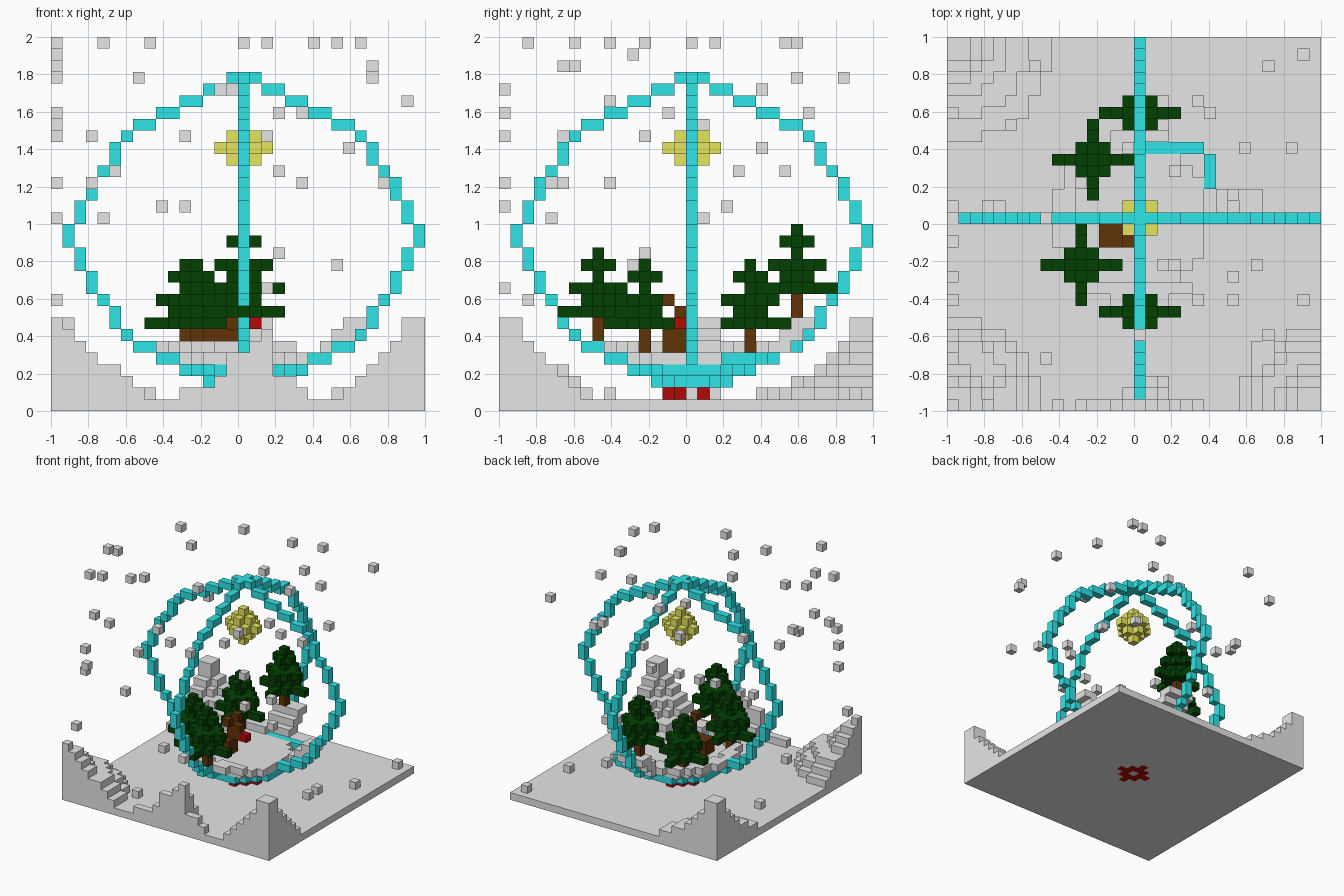
import bpy, bmesh, math, random

if "Cube" in bpy.data.objects:
    bpy.data.objects.remove(bpy.data.objects["Cube"])

random.seed(4)
N, V = 32, 1 / 16          # cells per side, cell size
C = 16                     # centre cell of the globe
cells = {}                 # (i, j, k) -> part name
colour_of = {}

COLOURS = {
    "snow_grey": (0.79, 0.79, 0.79),
    "glass_cyan": (0.03, 0.80, 0.82),
    "pine_green": (0.001, 0.053, 0.001),
    "bark_brown": (0.12, 0.033, 0.002),
    "nose_red": (0.45, 0.002, 0.002),
    "star_yellow": (0.79, 0.79, 0.11),
}
mats = {}
for name, rgb in COLOURS.items():
    mats[name] = bpy.data.materials.new(name)
    mats[name].diffuse_color = (*rgb, 1)


def put(part, colour, i, j, k):
    """Fill one cell; later parts replace earlier ones."""
    if 0 <= i < N and 0 <= j < N and 0 <= k < N:
        cells[(i, j, k)] = part
        colour_of[part] = colour


def cell(x):
    return int((x + 1) / V)


def column(part, i, j, h):
    for k in range(h):
        put(part, "snow_grey", i, j, k)


# Ground slab
for i in range(N):
    for j in range(N):
        put("ground", "snow_grey", i, j, 0)

# Snow drifts in three corners
LOW = [8, 7, 6, 5, 4, 4, 3, 2]
WIDE = [8, 8, 6, 5, 4, 3, 3, 2, 2]
STEEP = [8, 8, 6, 5, 4, 3, 2]
for ci, cj, prof in ((0, 0, LOW), (0, 31, WIDE), (31, 0, STEEP)):
    for i in range(N):
        for j in range(N):
            d = round(math.hypot(i - ci, j - cj))
            if d < len(prof):
                column("corner_drifts", i, j, prof[d])

# Small drift on the front edge
for n, h in enumerate([2, 2, 2, 3, 5, 5, 6, 7, 3, 3, 2]):
    for j in range(4):
        if h - 2 * j > 1:
            column("front_drift", 11 + n, j, h - 2 * j)

# Red foot under the globe
for a in range(-2, 3):
    for b in range(-2, 3):
        if 1 <= abs(a) + abs(b) <= 2:
            put("globe_foot", "nose_red", C + a, C + b, 0)
            if abs(a) + abs(b) == 2:
                put("globe_foot", "nose_red", C + a, C + b, 1)

# Glass bowl, snow floor and a low snow rim behind the trees
for a in range(-12, 13):
    for b in range(-12, 13):
        r = math.hypot(a, b)
        i, j = C + a, C + b
        if r <= 3.5:
            put("glass_bowl", "glass_cyan", i, j, 2)
        if r <= 5.6:
            put("glass_bowl", "glass_cyan", i, j, 3)
        if r <= 6:
            put("snow_floor", "snow_grey", i, j, 4)
        if a > 0 and b > 2 and (b == 6 and a < 6 or a == 6 and b < 6):
            put("glass_bowl", "glass_cyan", i, j, 4)
        if 6 < r < 7.6 and (a < 0 or b < -5):
            put("snow_rim", "snow_grey", i, j, 5)

# Snow strips lining the hoop at the back and on the right
for d, k in ((7, 5), (8, 5), (8, 6), (9, 6), (9, 7), (10, 7)):
    for w in range(-1, 3):
        put("snow_strip_back", "snow_grey", C + w, C + d, k)
    for w in (1, 2):
        put("snow_strip_right", "snow_grey", C + d, C + w, k)

# Two crossing glass hoops, one quarter mirrored
QUARTER = [(0, 28), (1, 28), (2, 27), (3, 27), (4, 26), (5, 26), (6, 25),
           (7, 25), (8, 24), (9, 24), (10, 23), (11, 22), (11, 21), (12, 20),
           (13, 19), (13, 18), (14, 17), (14, 16), (15, 15)]
for d, k in QUARTER:
    for s in (-1, 1):
        for z in (k, 29 - k):
            put("hoop_side_to_side", "glass_cyan", C + s * d, C, z)
            put("hoop_front_to_back", "glass_cyan", C, C + s * d, z)


# Pine trees: alternating wide and narrow layers on a trunk
def tree(name, i, j, base):
    for k in range(base - 2, base + 3):
        put(name + "_trunk", "bark_brown", i, j, k)
    for n, r in enumerate([3, 1, 2, 0, 1, 0]):
        for a in range(-r, r + 1):
            for b in range(-r, r + 1):
                arm = a == 0 or b == 0
                core = r > 1 and max(abs(a), abs(b)) == 1
                if arm or core:
                    put(name + "_needles", "pine_green", i + a, j + b, base + n)


tree("front_tree", 16, 8, 8)
tree("back_tree", 16, 25, 10)
tree("left_front_tree", 11, 12, 7)
tree("left_back_tree", 12, 21, 7)

# Deer: legs, body, neck, head, antlers and nose
for i in (13, 15):
    put("deer", "bark_brown", i, 14, 5)
    put("deer", "bark_brown", i, 15, 5)
for i in (13, 14, 15):
    for j in (14, 15):
        put("deer", "bark_brown", i, j, 6)
for p in ((15, 15, 7), (15, 15, 8), (16, 15, 7), (16, 15, 8), (15, 14, 9), (15, 16, 9)):
    put("deer", "bark_brown", *p)
put("deer_nose", "nose_red", 17, 15, 7)

# Glowing star: a rounded block with six points
for a in range(-2, 3):
    for b in range(-2, 3):
        for c in range(-2, 3):
            if abs(a) + abs(b) + abs(c) <= 2:
                put("star", "star_yellow", C + a, C + b, 22 + c)

# Falling snowflakes
FLAKES = [(-.53, .84, 1.78), (.72, -.6, 1.84), (.91, -.38, 1.66), (.4, .59, 1.97),
          (.59, .4, 1.41), (.22, .31, 1.28), (.34, -.38, 1.22), (.78, -.68, 1.22),
          (-.78, -.68, 1.47), (.16, -.25, 1.47), (-.03, .4, 1.72), (.34, .65, 1.59),
          (-.72, .12, 1.03), (-.28, .22, 1.09), (.22, -.22, .84), (.53, -.28, .78),
          (-.72, -.87, 1.97), (-.47, .03, 1.97), (.03, -.62, 1.97), (.16, .5, 1.97),
          (.53, .16, 1.97), (.66, -.25, 1.97), (.72, .84, 1.78), (-.66, .53, 1.28),
          (.65, .15, .1), (.65, .03, .1), (.53, -.41, .1), (.65, -.66, .1),
          (-.47, -.75, .1), (-.76, .12, .1), (.91, .9, .1), (.84, .43, .1)]
for x, y, z in FLAKES:
    put("snowflakes", "snow_grey", cell(x), cell(y), int(z / V))
for z in (1.97, 1.91, 1.84, 1.78, 1.59, 1.53, 1.47, 1.22, 1.03, .59):
    put("snowflakes", "snow_grey", 0, random.randrange(2, 30), int(z / V))
for z in (1.72, 1.59, 1.47, 1.22, 1.09, .65):
    put("snowflakes", "snow_grey", random.randrange(2, 20), 0, int(z / V))

# One mesh per part, keeping only the faces that border empty space
FACES = {
    (1, 0, 0): ((1, 0, 0), (1, 1, 0), (1, 1, 1), (1, 0, 1)),
    (-1, 0, 0): ((0, 0, 0), (0, 0, 1), (0, 1, 1), (0, 1, 0)),
    (0, 1, 0): ((0, 1, 0), (0, 1, 1), (1, 1, 1), (1, 1, 0)),
    (0, -1, 0): ((0, 0, 0), (1, 0, 0), (1, 0, 1), (0, 0, 1)),
    (0, 0, 1): ((0, 0, 1), (1, 0, 1), (1, 1, 1), (0, 1, 1)),
    (0, 0, -1): ((0, 0, 0), (0, 1, 0), (1, 1, 0), (1, 0, 0)),
}
for part in sorted(set(cells.values())):
    bm = bmesh.new()
    verts = {}
    for (i, j, k), owner in cells.items():
        if owner != part:
            continue
        for (a, b, c), quad in FACES.items():
            if (i + a, j + b, k + c) in cells:
                continue
            ring = []
            for p, q, r in quad:
                key = (i + p, j + q, k + r)
                if key not in verts:
                    verts[key] = bm.verts.new((key[0] * V - 1, key[1] * V - 1, key[2] * V))
                ring.append(verts[key])
            bm.faces.new(ring)
    if bm.faces:
        mesh = bpy.data.meshes.new(part)
        bm.to_mesh(mesh)
        mesh.materials.append(mats[colour_of[part]])
        bpy.context.collection.objects.link(bpy.data.objects.new(part, mesh))
    bm.free()

for m in bpy.data.materials:
    if m.users and not m.is_grease_pencil:
        m.use_nodes = True
        m.node_tree.nodes["Principled BSDF"].inputs["Base Color"].default_value = m.diffuse_color
